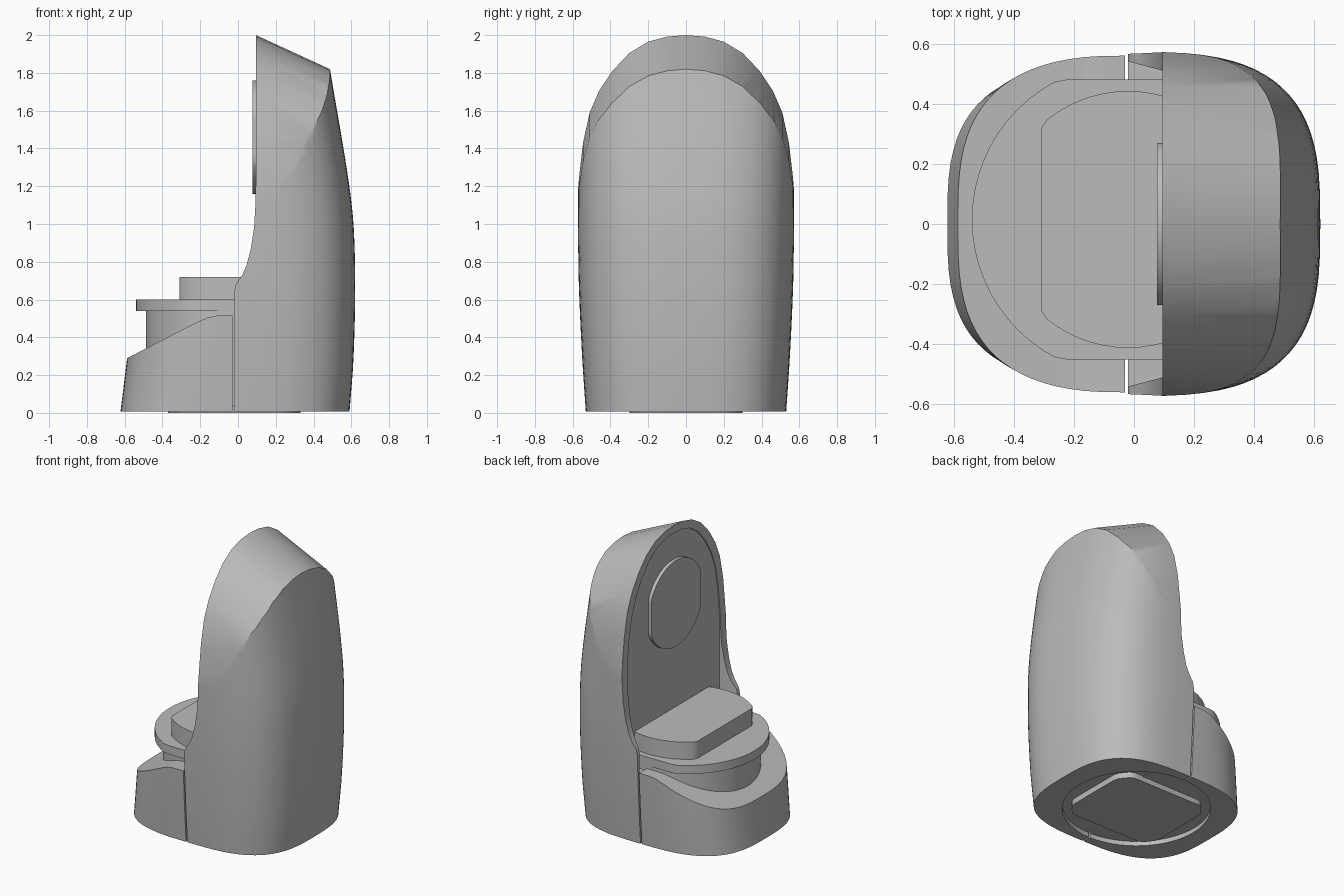
import bpy, bmesh, math

if "Cube" in bpy.data.objects:
    bpy.data.objects.remove(bpy.data.objects["Cube"])

grey = bpy.data.materials.new("plain grey")
grey.use_nodes = True
colour = (0.5, 0.5, 0.5, 1)
grey.diffuse_color = colour
grey.node_tree.nodes["Principled BSDF"].inputs["Base Color"].default_value = colour


def loft(name, rings):
    """Closed solid through rings of equal point count."""
    bm = bmesh.new()
    loops = [[bm.verts.new(p) for p in ring] for ring in rings]
    n = len(loops[0])
    for a, b in zip(loops, loops[1:]):
        for i in range(n):
            j = (i + 1) % n
            bm.faces.new((a[i], a[j], b[j], b[i]))
    bm.faces.new(loops[0][::-1])
    bm.faces.new(loops[-1])
    bmesh.ops.recalc_face_normals(bm, faces=bm.faces)
    mesh = bpy.data.meshes.new(name)
    bm.to_mesh(mesh)
    bm.free()
    mesh.materials.append(grey)
    obj = bpy.data.objects.new(name, mesh)
    bpy.context.collection.objects.link(obj)
    return obj


def disc(name, r, z0, z1, centre=(-0.02, 0.015), cx=9, cy=9, back=9, n=64):
    """Vertical round slab with flats at -cx, +back and +-cy from its centre."""
    pts = []
    for i in range(n):
        a = math.tau * i / n
        x = max(-cx, min(back, r * math.cos(a)))
        y = max(-cy, min(cy, r * math.sin(a)))
        pts.append((centre[0] + x, centre[1] + y))
    return loft(name, [[(x, y, z) for x, y in pts] for z in (z0, z1)])


def prism(name, xz, half):
    """Side profile extruded across the width."""
    return loft(name, [[(x, y, z) for x, z in xz] for y in (-half, half)])


def boolean(obj, cutter, operation):
    mod = obj.modifiers.new("cut", 'BOOLEAN')
    mod.operation, mod.solver, mod.object = operation, 'EXACT', cutter
    cutter.hide_render = True
    bpy.context.view_layer.objects.active = obj
    bpy.ops.object.modifier_apply(modifier=mod.name)
    bpy.data.objects.remove(cutter)


def curve(points, t):
    """Smooth interpolation through (t, value) pairs."""
    def slope(k):
        a, b = points[max(k - 1, 0)], points[min(k + 1, len(points) - 1)]
        return (b[1] - a[1]) / (b[0] - a[0])
    for k in range(len(points) - 1):
        (t0, v0), (t1, v1) = points[k], points[k + 1]
        if t <= t1:
            d = t1 - t0
            s = (t - t0) / d
            return (v0 * (1 + 2 * s) * (1 - s) ** 2 + slope(k) * d * s * (1 - s) ** 2
                    + v1 * s * s * (3 - 2 * s) + slope(k + 1) * d * s * s * (s - 1))
    return points[-1][1]


def body(name, side, depth, width, top, steps):
    """Stack of rounded-square half outlines, from the seam outward along x."""
    rings = []
    for k in range(steps + 1):
        z = 0.008 + (top - 0.008) * k / steps
        rx, ry, ring = curve(depth, z), curve(width, z), []
        for i in range(41):
            a = math.pi * (i / 40 - 0.5)
            c, s = max(math.cos(a), 0), math.sin(a)
            e = 2 / 3.05
            ring.append((side * rx * c ** e, math.copysign(abs(s) ** e, s) * ry, z))
        # flat continuation past the middle, trimmed later
        ring += [(-side * 0.06, ry, z), (-side * 0.06, -ry, z)]
        rings.append(ring)
    return loft(name, rings)


WIDTH = [(0, 0.53), (0.3, 0.55), (0.7, 0.568), (1.1, 0.573), (2.1, 0.573)]

# tall rear housing
housing = body("rear_housing", 1,
               [(0, 0.59), (0.3, 0.612), (0.75, 0.62), (1.12, 0.6), (1.82, 0.487), (2.1, 0.44)],
               WIDTH, 2.1, 28)

# arched top, sloping down toward the back
arch = [(0, 2.0), (0.1, 1.992), (0.2, 1.965), (0.3, 1.905), (0.39, 1.81),
        (0.46, 1.705), (0.51, 1.59), (0.545, 1.43), (0.566, 1.25), (0.59, 0.95), (0.6, -0.2)]
outline = [(-y, z) for y, z in arch[:0:-1]] + arch
dome = loft("dome_cutter", [[(x, y, z - 0.46 * (x - 0.095) if z > 0 else z)
                             for y, z in outline] for x in (-0.2, 0.8)])
boolean(housing, dome, 'INTERSECT')

# curved front edge of the cheeks
front = [(-0.02, -0.1), (-0.02, 0.64), (-0.012, 0.68), (0.02, 0.725), (0.045, 0.78),
         (0.068, 0.87), (0.085, 0.98), (0.092, 1.1), (0.095, 1.25), (0.095, 2.4)]
boolean(housing, prism("front_cutter", front + [(-0.5, 2.4), (-0.5, -0.1)], 1), 'DIFFERENCE')

# flared opening between the cheeks, with a thin rim following the arch
rings = []
for x, inset in ((-0.3, -0.05), (0.1, 0.055)):
    rings.append([(x, math.copysign(min(abs(y), 0.565) * (1 - inset / 0.565), y),
                   max(0.5, z - inset)) for y, z in outline])
boolean(housing, loft("opening_cutter", rings), 'DIFFERENCE')

# low front skirt with sloping rim
skirt = body("front_skirt", -1, [(0, 0.623), (0.29, 0.587), (0.6, 0.548)], WIDTH, 0.56, 8)
rim = [(-0.7, 0.231), (-0.22, 0.479), (-0.16, 0.505), (-0.11, 0.515), (-0.03, 0.515),
       (-0.03, -0.1), (-0.7, -0.1)]
boolean(skirt, prism("rim_cutter", rim, 1), 'INTERSECT')

# round recess underneath
for part in (housing, skirt):
    boolean(part, disc("recess_cutter", 0.47, -0.1, 0.04, (-0.02, 0)), 'DIFFERENCE')

# pedestal
parts = [
    housing, skirt,
    disc("pedestal_neck", 0.468, 0.036, 0.55, cy=0.46, back=0.2),
    disc("pedestal_flange", 0.52, 0.54, 0.60, cy=0.467, back=0.2),
    disc("pedestal_top", 0.428, 0.60, 0.72, cx=0.29, back=0.2),
    disc("foot_plate", 0.41, 0.0, 0.05, (-0.02, 0), cx=0.35, cy=0.3, back=0.35),
]

# round pad with flat sides on the upright wall
pad = []
for i in range(64):
    a = math.tau * i / 64
    pad.append((max(-0.27, min(0.27, 0.3 * math.cos(a))), 1.46 + 0.3 * math.sin(a)))
parts.append(loft("wall_pad", [[(x, y, z) for y, z in pad] for x in (0.076, 0.11)]))

# smooth shading with crisp edges
bpy.ops.object.select_all(action='DESELECT')
for part in parts:
    part.select_set(True)
bpy.context.view_layer.objects.active = housing
bpy.ops.object.shade_smooth_by_angle(angle=math.radians(35))
